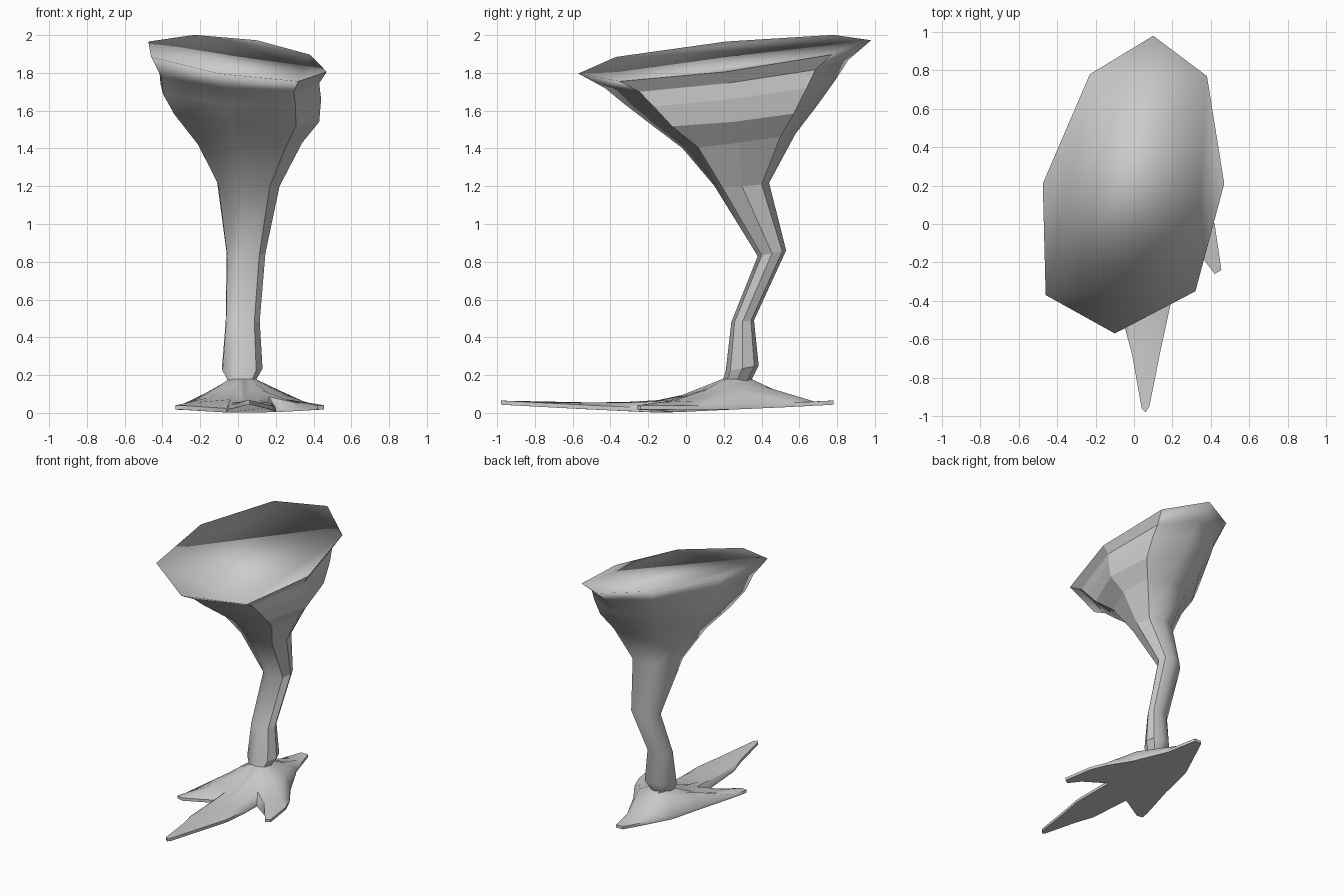
import bpy, bmesh, math
from mathutils import Vector

cube = bpy.data.objects.get("Cube")
if cube:
    bpy.data.objects.remove(cube)

grey = bpy.data.materials.new("plain grey")
grey.use_nodes = True
colour = (0.6, 0.6, 0.6, 1)
grey.diffuse_color = colour
grey.node_tree.nodes["Principled BSDF"].inputs["Base Color"].default_value = colour


def finish(bm, name):
    """Turn a bmesh into a linked object with the grey material."""
    bmesh.ops.recalc_face_normals(bm, faces=bm.faces)
    mesh = bpy.data.meshes.new(name)
    bm.to_mesh(mesh)
    bm.free()
    mesh.materials.append(grey)
    obj = bpy.data.objects.new(name, mesh)
    bpy.context.collection.objects.link(obj)
    return obj


def bridge(bm, a, b):
    """Join two rings of equal length with quads."""
    n = len(a)
    return [bm.faces.new((a[i], a[(i + 1) % n], b[(i + 1) % n], b[i])) for i in range(n)]


# Leg: one uneven octagon, refitted to each tilted section
octagon = [(.10, .98), (.38, .77), (.47, .21), (.32, -.35),
           (-.10, -.57), (-.46, -.37), (-.475, .21), (-.23, .78)]
unit = [((x + .475) / .945, (y + .57) / 1.55) for x, y in octagon]

# x min, x max, y front, y back, z front, z back, sideways tilt
sections = [
    (-.475, .47, -.57, .98, 1.78, 1.99, .16),
    (-.42, .43, -.43, .86, 1.71, 1.88, .10),
    (-.41, .44, -.33, .79, 1.63, 1.77, .08),
    (-.35, .43, -.20, .69, 1.53, 1.63, .08),
    (-.22, .34, -.02, .58, 1.40, 1.48, .02),
    (-.11, .22, .15, .44, 1.20, 1.22, .02),
    (-.06, .145, .38, .53, .83, .86, 0),
    (-.065, .115, .24, .36, .48, .49, 0),
    (-.085, .13, .21, .385, .22, .25, 0),
    (-.05, .09, .19, .345, .16, .17, 0),
]

bm = bmesh.new()
rings = []
for x0, x1, y0, y1, zf, zb, tilt in sections:
    rings.append([bm.verts.new((x0 + (x1 - x0) * u, y0 + (y1 - y0) * v,
                                zf + (zb - zf) * v + tilt * (.5 - u))) for u, v in unit])
cap = bm.faces.new(rings[0])
cap.smooth = True
for upper, lower in zip(rings, rings[1:]):
    for i, face in enumerate(bridge(bm, upper, lower)):
        face.smooth = i not in (1, 2)  # faceted outer side
bm.faces.new(rings[-1])
finish(bm, "leg")

# Foot: four-toed outline, rising in rings to the ankle
outline = [
    (.01, .78), (.07, .78), (.13, .55), (.26, .29), (.37, .12), (.42, 0),
    (.455, -.24), (.42, -.26), (.36, -.17), (.20, -.05), (.20, -.20),
    (.19, -.42), (.14, -.65), (.08, -.95), (.06, -.98), (.04, -.96),
    (-.01, -.68), (-.05, -.53), (-.06, -.16), (-.28, -.30), (-.33, -.29),
    (-.31, -.21), (-.22, .10), (-.16, .40), (-.08, .58),
]
hub = Vector((.02, .27))
sole_centre = Vector((.05, -.1))


def sole_height(p):
    return max(0, .055 * (p - sole_centre).length - .005)


def top_height(p):
    r = (p - hub).length
    slope = max(0, 1 - max(0, r - .08) / .42)
    return max(.055 + .125 * slope ** 2, sole_height(p) + .015)


points = [Vector(p) for p in outline]
bm = bmesh.new()
sole = [bm.verts.new((p.x, p.y, sole_height(p))) for p in points]
rim = [bm.verts.new((p.x, p.y, sole_height(p) + .022)) for p in points]
bm.faces.new(sole)
bridge(bm, sole, rim)
previous = rim
for reach in (.8, .5, .28):
    ring = []
    for p in points:
        q = hub + (p - hub) * reach
        ring.append(bm.verts.new((q.x, q.y, top_height(q))))
    bridge(bm, previous, ring)
    previous = ring
ankle = []
for p in points:
    q = hub + (p - hub).normalized() * .075
    ankle.append(bm.verts.new((q.x, q.y, .18)))
bridge(bm, previous, ankle)
bm.faces.new(ankle)
foot = finish(bm, "foot")

bpy.ops.object.select_all(action='DESELECT')
foot.select_set(True)
bpy.context.view_layer.objects.active = foot
bpy.ops.object.shade_smooth_by_angle(angle=math.radians(45))
